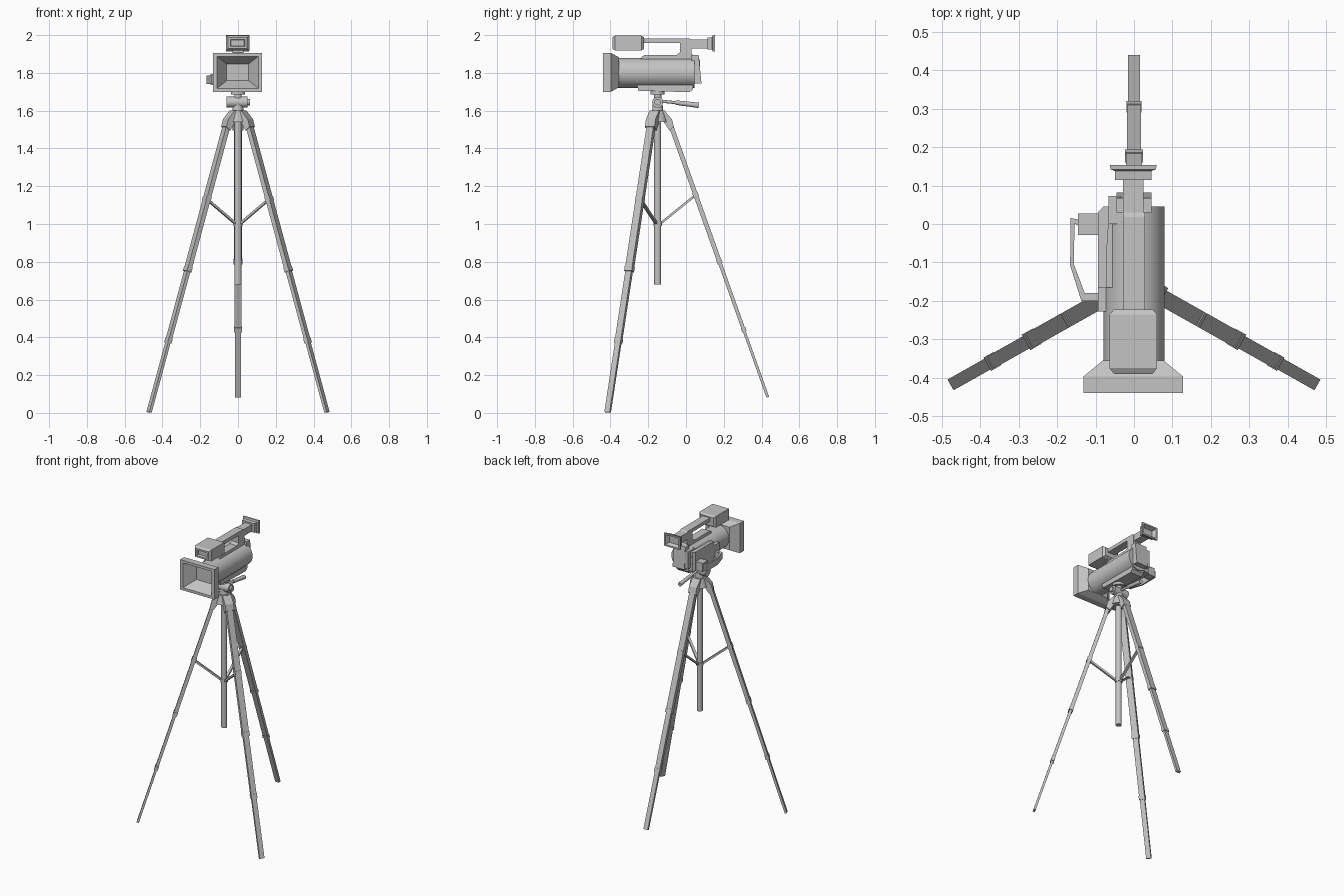
import bpy, bmesh, math
from mathutils import Vector

cube = bpy.data.objects.get("Cube")
if cube:
    bpy.data.objects.remove(cube)

grey = bpy.data.materials.new("plain grey")
grey.use_nodes = True
COLOUR = (0.55, 0.55, 0.55, 1)
grey.diffuse_color = COLOUR
grey.node_tree.nodes["Principled BSDF"].inputs["Base Color"].default_value = COLOUR

AXIS_Y = -0.15  # tripod centre line


def finish(name, bm, smooth=False):
    bmesh.ops.recalc_face_normals(bm, faces=bm.faces)
    mesh = bpy.data.meshes.new(name)
    bm.to_mesh(mesh)
    bm.free()
    mesh.materials.append(grey)
    obj = bpy.data.objects.new(name, mesh)
    bpy.context.collection.objects.link(obj)
    if smooth:
        bpy.context.view_layer.objects.active = obj
        obj.select_set(True)
        bpy.ops.object.shade_smooth_by_angle(angle=math.radians(40))
        obj.select_set(False)
    return obj


def skin(name, rings, smooth=False):
    """Join rings of points in order and cap both ends."""
    bm = bmesh.new()
    loops = [[bm.verts.new(p) for p in ring] for ring in rings]
    n = len(loops[0])
    for a, b in zip(loops, loops[1:]):
        for i in range(n):
            j = (i + 1) % n
            bm.faces.new((a[i], a[j], b[j], b[i]))
    bm.faces.new(loops[0])
    bm.faces.new(loops[-1])
    return finish(name, bm, smooth)


def loft(name, cx, cz, sections):
    """Rectangles (y, half width, half height) joined along y."""
    corners = ((-1, -1), (1, -1), (1, 1), (-1, 1))
    return skin(name, [[(cx + sx * w, y, cz + sz * h) for sx, sz in corners]
                       for y, w, h in sections])


def box(name, x, y, z):
    return skin(name, [[(a, b, c) for a, b in
                        ((x[0], y[0]), (x[1], y[0]), (x[1], y[1]), (x[0], y[1]))]
                       for c in z])


def side_prism(name, profile, half):
    """Extrude a (y, z) profile across x."""
    return skin(name, [[(x, y, z) for y, z in profile] for x in (-half, half)])


def plan_prism(name, profile, z0, z1):
    """Extrude an (x, y) outline upwards."""
    return skin(name, [[(x, y, z) for x, y in profile] for z in (z0, z1)])


def rod(name, p, q, r, r2=None, sides=12, smooth=True):
    p, q = Vector(p), Vector(q)
    d = (q - p).normalized()
    u = d.orthogonal().normalized()
    v = d.cross(u)
    angles = [2 * math.pi * (i + 0.5) / sides for i in range(sides)]
    rings = [[c + s * (u * math.cos(a) + v * math.sin(a)) for a in angles]
             for c, s in ((p, r), (q, r2 or r))]
    return skin(name, rings, smooth)


def beam(name, p, q, tangent, width, depth):
    n = (q - p).normalized().cross(tangent)
    rings = [[c + tangent * (a * width / 2) + n * (b * depth / 2)
              for a, b in ((-1, -1), (1, -1), (1, 1), (-1, 1))] for c in (p, q)]
    return skin(name, rings)


# tripod legs with brackets, clamps and spreader struts
FEET = {"front_left": (0.471, -0.415, 0.003),
        "front_right": (-0.471, -0.415, 0.003),
        "rear": (0, 0.433, 0.083)}
SEGMENTS = (("upper", 0, 0.51, 0.042, 0.024),
            ("middle", 0.51, 0.755, 0.036, 0.019),
            ("lower", 0.755, 1, 0.032, 0.015))
CLAMPS = ((0.27, 0.042, 0.030), (0.51, 0.046, 0.028), (0.755, 0.040, 0.024))
BRACKET = ((0, 1.6), (0.036, 1.6), (0.075, 1.555), (0.086, 1.515),
           (0.062, 1.495), (0.03, 1.545), (0, 1.55))

for side, foot in FEET.items():
    foot = Vector(foot)
    centre = Vector((0, AXIS_Y, 0))
    out = foot - centre
    out.z = 0
    out.normalize()
    tangent = Vector((-out.y, out.x, 0))
    top = centre + out * 0.06 + Vector((0, 0, 1.55))
    for part, a, b, width, depth in SEGMENTS:
        beam(f"{side}_leg_{part}", top.lerp(foot, a), top.lerp(foot, b),
             tangent, width, depth)
    for i, (t, width, depth) in enumerate(CLAMPS):
        beam(f"{side}_clamp_{i + 1}", top.lerp(foot, t - 0.008),
             top.lerp(foot, t + 0.008), tangent, width, depth)
    skin(f"{side}_leg_bracket",
         [[centre + out * r + tangent * s + Vector((0, 0, z)) for r, z in BRACKET]
          for s in (-0.029, 0.029)])
    beam(f"{side}_strut", top.lerp(foot, 0.27),
         centre + out * 0.012 + Vector((0, 0, 1.0)), tangent, 0.016, 0.012)


# centre column, collar and tripod head
def column(name, z0, z1, r, r2=None, sides=16):
    rod(name, (0, AXIS_Y, z0), (0, AXIS_Y, z1), r, r2, sides)


column("centre_column", 0.68, 1.57, 0.019)
column("strut_collar", 0.99, 1.015, 0.023)
column("tripod_crown", 1.54, 1.6, 0.055, 0.04)
column("head_base", 1.595, 1.64, 0.03, 0.026)
column("head_neck", 1.66, 1.69, 0.02)
column("head_plate", 1.685, 1.705, 0.038)
rod("tilt_drum", (-0.06, AXIS_Y, 1.645), (0.05, AXIS_Y, 1.645), 0.029, sides=20)
rod("tilt_knob", (0.05, AXIS_Y, 1.645), (0.064, AXIS_Y, 1.645), 0.017)
rod("pan_handle_bar", (0, -0.13, 1.65), (0, -0.04, 1.641), 0.008)
rod("pan_handle_grip", (0, -0.055, 1.643), (0, 0.068, 1.628), 0.012, 0.014)

# camera body and underside
rod("camera_body", (0, -0.36, 1.8), (0, 0.046, 1.8), 0.079, sides=40)
side_prism("camera_base", ((-0.26, 1.735), (-0.25, 1.705), (0.02, 1.698),
                           (0.038, 1.715), (0.038, 1.735)), 0.045)
side_prism("battery_panel", ((0.03, 1.895), (0.067, 1.895), (0.082, 1.745),
                             (0.03, 1.745)), 0.045)
box("rear_side_block", (-0.066, -0.035), (0, 0.073), (1.75, 1.87))

# lens hood with a hollow, stepped front
loft("lens_hood", -0.002, 1.803, (
    (-0.355, 0.079, 0.079), (-0.397, 0.13, 0.103), (-0.44, 0.13, 0.103),
    (-0.44, 0.11, 0.085), (-0.365, 0.058, 0.044)))

# top handle and front microphone housing
side_prism("top_handle", (
    (-0.23, 1.982), (0.018, 1.982), (0.03, 1.976), (0.03, 1.9), (0.045, 1.89),
    (0.045, 1.865), (-0.24, 1.865), (-0.235, 1.885), (-0.22, 1.894),
    (-0.05, 1.894), (-0.033, 1.908), (-0.033, 1.958), (-0.23, 1.958)), 0.028)
loft("front_housing", -0.002, 1.958, (
    (-0.222, 0.05, 0.03), (-0.235, 0.062, 0.039), (-0.375, 0.062, 0.039),
    (-0.39, 0.05, 0.03), (-0.39, 0.038, 0.019), (-0.375, 0.034, 0.015)))

# viewfinder tube and flared eyecup
loft("viewfinder_tube", -0.002, 1.953, ((0.01, 0.027, 0.023), (0.12, 0.027, 0.023)))
loft("eyecup", -0.002, 1.956, (
    (0.115, 0.048, 0.031), (0.138, 0.048, 0.033), (0.142, 0.059, 0.043),
    (0.154, 0.061, 0.044), (0.154, 0.05, 0.034), (0.13, 0.038, 0.024)))

# side grip and hand strap
plan_prism("side_grip", ((-0.05, 0.035), (-0.064, 0.032), (-0.072, -0.09),
                         (-0.072, -0.165), (-0.094, -0.165), (-0.094, 0.03),
                         (-0.08, 0.045), (-0.05, 0.045)), 1.73, 1.86)
box("grip_front", (-0.094, -0.04), (-0.228, -0.16), (1.735, 1.83))
box("grip_panel", (-0.094, -0.05), (-0.165, 0.03), (1.735, 1.855))
box("strap_block", (-0.146, -0.09), (-0.028, 0.027), (1.735, 1.795))
plan_prism("hand_strap", (
    (-0.14, 0.01), (-0.165, 0.016), (-0.166, -0.108), (-0.137, -0.2),
    (-0.09, -0.2), (-0.09, -0.18), (-0.128, -0.18), (-0.156, -0.106),
    (-0.155, 0.002), (-0.14, -0.008)), 1.74, 1.785)
